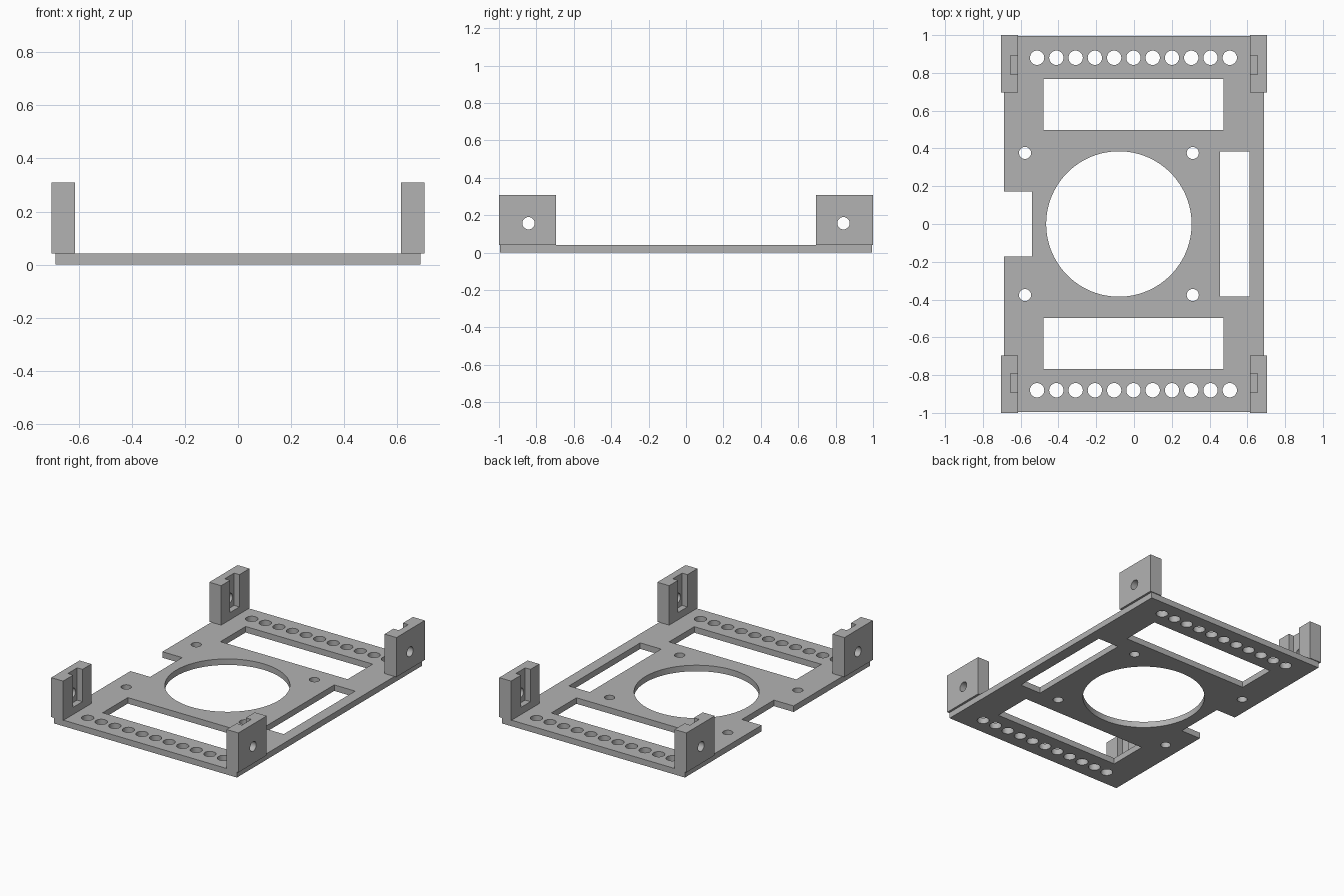
import bpy
import bmesh
from math import radians
from mathutils import Matrix, Vector

cube = bpy.data.objects.get("Cube")
if cube:
    bpy.data.objects.remove(cube, do_unlink=True)

grey = bpy.data.materials.new("plain grey")
grey.use_nodes = True
grey.diffuse_color = (0.45, 0.45, 0.45, 1)
grey.node_tree.nodes["Principled BSDF"].inputs["Base Color"].default_value = (0.45, 0.45, 0.45, 1)


def add_box(bm, low, high):
    low, high = Vector(low), Vector(high)
    matrix = Matrix.Translation((low + high) / 2) @ Matrix.Diagonal((*(high - low), 1))
    bmesh.ops.create_cube(bm, size=1, matrix=matrix)


def add_cylinder(bm, centre, radius, depth, segments=32, axis="Z"):
    turn = Matrix.Rotation(radians(90), 4, "Y") if axis == "X" else Matrix.Identity(4)
    bmesh.ops.create_cone(bm, cap_ends=True, segments=segments, radius1=radius, radius2=radius,
                          depth=depth, matrix=Matrix.Translation(centre) @ turn)


def make_object(name, bm):
    bmesh.ops.recalc_face_normals(bm, faces=bm.faces)
    mesh = bpy.data.meshes.new(name)
    bm.to_mesh(mesh)
    bm.free()
    mesh.materials.append(grey)
    obj = bpy.data.objects.new(name, mesh)
    bpy.context.collection.objects.link(obj)
    return obj


def cut(obj, bm):
    """Subtract the cutter shapes and remove the cutter."""
    cutter = make_object("cutter", bm)
    cutter.hide_render = True
    mod = obj.modifiers.new("cut", "BOOLEAN")
    mod.operation = "DIFFERENCE"
    mod.solver = "EXACT"
    mod.object = cutter
    bpy.context.view_layer.objects.active = obj
    bpy.ops.object.modifier_apply(modifier=mod.name)
    bpy.data.objects.remove(cutter, do_unlink=True)


def shade(obj):
    bpy.ops.object.select_all(action="DESELECT")
    obj.select_set(True)
    bpy.context.view_layer.objects.active = obj
    bpy.ops.object.shade_smooth_by_angle(angle=radians(30))


PLATE_TOP = 0.041

# Base plate
bm = bmesh.new()
add_box(bm, (-0.688, -0.994, 0), (0.688, 0.994, PLATE_TOP))
plate = make_object("base_plate", bm)

# Plate openings: large round hole, side notch, side window
bm = bmesh.new()
add_cylinder(bm, (-0.08, 0, 0), 0.385, 1, segments=96)
add_box(bm, (-1, -0.172, -1), (-0.54, 0.172, 1))
add_box(bm, (0.455, -0.383, -1), (0.612, 0.383, 1))
for side in (-1, 1):
    # End windows
    ys = sorted((side * 0.497, side * 0.767))
    add_box(bm, (-0.48, ys[0], -1), (0.475, ys[1], 1))
    # Screw holes around the large opening
    for x in (-0.577, 0.311):
        add_cylinder(bm, (x, side * 0.376, 0), 0.032, 1)
    # Row of cable holes
    for i in range(11):
        add_cylinder(bm, (-0.513 + i * 0.102, side * 0.88, 0), 0.038, 1)
cut(plate, bm)
shade(plate)

# Corner mounting blocks, each with a nut slot and a cross hole
for y_name, sy in (("front", -1), ("back", 1)):
    for x_name, sx in (("right", -1), ("left", 1)):
        def span(a, b, sign):
            return sorted((a * sign, b * sign))

        def block_box(x, y, z):
            bm = bmesh.new()
            xs, ys = span(*x, sx), span(*y, sy)
            add_box(bm, (xs[0], ys[0], z[0]), (xs[1], ys[1], z[1]))
            return bm

        block = make_object(f"{y_name}_{x_name}_block",
                            block_box((0.614, 0.703), (0.696, 1), (PLATE_TOP, 0.309)))
        cut(block, block_box((0.5, 0.654), (0.792, 0.892), (0.09, 0.5)))
        bm = bmesh.new()
        add_cylinder(bm, (sx * 0.66, sy * 0.842, 0.157), 0.033, 0.4, axis="X")
        cut(block, bm)
        shade(block)
